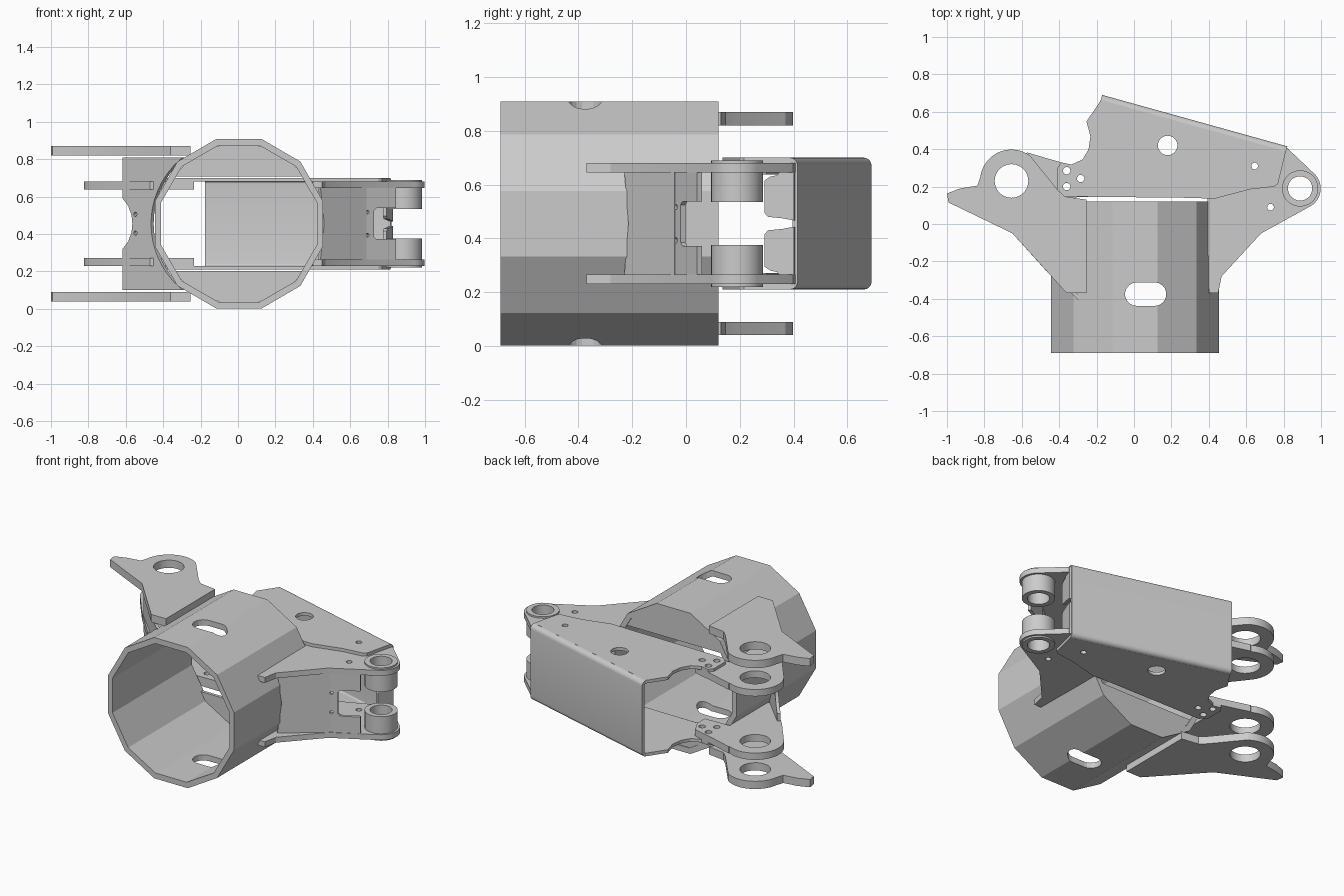
import bpy, bmesh
from math import sin, cos, radians, sqrt
from mathutils import Matrix, Vector

if "Cube" in bpy.data.objects:
    bpy.data.objects.remove(bpy.data.objects["Cube"])

MID = 0.455            # height of the symmetry plane
UP = Vector((0, 0, 1))


def arc(cx, cy, r, a0=0, a1=360, n=28):
    full = abs(a1 - a0) == 360
    k = n if full else n - 1
    return [(cx + r * cos(radians(a0 + (a1 - a0) * i / k)),
             cy + r * sin(radians(a0 + (a1 - a0) * i / k))) for i in range(n)]


def plate(name, outline, thick, mat, holes=(), smooth=True):
    """Extrude a flat outline with holes, centred on its plane."""
    cu = bpy.data.curves.new(name, 'CURVE')
    cu.dimensions, cu.fill_mode, cu.extrude = '2D', 'BOTH', thick / 2
    for loop in [outline, *holes]:
        sp = cu.splines.new('POLY')
        sp.points.add(len(loop) - 1)
        for p, (x, y) in zip(sp.points, loop):
            p.co = (x, y, 0, 1)
        sp.use_cyclic_u = True
    tmp = bpy.data.objects.new(name + "_curve", cu)
    bpy.context.collection.objects.link(tmp)
    bpy.context.view_layer.update()
    me = bpy.data.meshes.new_from_object(tmp.evaluated_get(bpy.context.evaluated_depsgraph_get()))
    bpy.data.objects.remove(tmp)
    bm = bmesh.new()
    bm.from_mesh(me)
    bmesh.ops.transform(bm, matrix=mat, verts=bm.verts)
    bmesh.ops.remove_doubles(bm, verts=bm.verts, dist=1e-5)
    bmesh.ops.recalc_face_normals(bm, faces=bm.faces)
    for f in bm.faces:
        f.smooth = False
    bm.to_mesh(me)
    bm.free()
    ob = bpy.data.objects.new(name, me)
    bpy.context.collection.objects.link(ob)
    if smooth:
        bpy.ops.object.select_all(action='DESELECT')
        ob.select_set(True)
        bpy.context.view_layer.objects.active = ob
        bpy.ops.object.shade_smooth_by_angle(angle=radians(25))
    return ob


def pair(name, outline, z, thick, holes=()):
    """Horizontal plate plus its copy mirrored about mid height."""
    for side, zz in (("upper", z), ("lower", 2 * MID - z)):
        plate(side + "_" + name, outline, thick, Matrix.Translation((0, 0, zz)), holes)


def frame(origin, d):
    """Upright plane: local x along d, local y up."""
    d = Vector((d[0], d[1], 0)).normalized()
    m = Matrix((d, UP, d.cross(UP))).transposed().to_4x4()
    return Matrix.Translation(origin) @ m


def upright(name, p0, p1, outline, thick, holes=()):
    """Upright plate through p0-p1; outline given in front-view x, z."""
    d = Vector((p1[0] - p0[0], p1[1] - p0[1]))
    k = d.length / d.x
    s = lambda x: (x - p0[0]) * k
    hl = [arc(s(x), z, r, n=16) for x, z, r in holes]
    return plate(name, [(s(x), z) for x, z in outline], thick,
                 frame((p0[0], p0[1], 0), d), hl)


# Main tube with a slot through top and bottom
tube = plate("main_tube", [(x, z * 1.01) for x, z in arc(0.0, 0, 0.465, 15, 375, 12)], 0.81,
             frame((0.005, -0.285, MID), (1, 0)),
             [arc(0, 0, 0.432, 15, 375, 12)], smooth=False)
slot = plate("slot_cutter", arc(0.11, -0.375, 0.063, -90, 90, 10) + arc(0.015, -0.375, 0.063, 90, 270, 10),
             1.4, Matrix.Translation((0, 0, MID)), smooth=False)
mod = tube.modifiers.new("slots", 'BOOLEAN')
mod.object, mod.operation, mod.solver = slot, 'DIFFERENCE', 'EXACT'
bpy.context.view_layer.objects.active = tube
bpy.ops.object.modifier_apply(modifier="slots")
bpy.data.objects.remove(slot)

# Closing segments at the tube's rear end, above and below the box
for nm, a in (("upper_tube_closure", 36), ("lower_tube_closure", 216)):
    upright(nm, (0, 0.105), (1, 0.105), arc(0.005, MID, 0.43, a, a + 108, 20), 0.02)

# Left outer ears with pin hole and pointed tail
ear_hole = [arc(-0.655, 0.23, 0.09)]
pair("outer_ear",
     [(-1, .163), (-.992, .115), (-.65, -.05), (-.36, -.37), (-.255, -.37), (-.255, .13),
      (-.37, .147), (-.41, .185), (-.56, .37)] + arc(-.655, .23, .168, 54, 172, 16)
     + [(-.837, .205), (-.93, .19)], 0.845, 0.05, ear_hole)

# Left inner ears, bolted under the box tabs
bolts = [arc(x, y, 0.02, n=14) for x, y in ((-.36, .285), (-.285, .243), (-.36, .2))]
pair("inner_ear",
     [(-.65, -.05), (-.47, -.25), (-.41, -.25), (-.41, .14), (-.235, .145), (-.235, .22),
      (-.275, .3), (-.334, .318), (-.388, .329), (-.57, .382)]
     + arc(-.655, .23, .168, 62, 215, 18), 0.66, 0.044, ear_hole + bolts)

# Left web, fitted to the round tube
curve = [(-sqrt(0.458 ** 2 - (z - MID) ** 2), z)
         for z in [0.81 - 0.71 * i / 16 for i in range(17)]]
upright("left_web", (-.61, -.075), (-.29, -.40),
        [(-.61, .81)] + curve + [(-.61, .10), (-.61, .32), (-.58, .36), (-.562, .41),
                                 (-.558, .455), (-.562, .50), (-.58, .55), (-.61, .59)],
        0.02, [(-.542, .405, .012), (-.542, .505, .012)])

# Right lugs and their pin bosses
pin = (.888, .19)
pair("right_lug",
     [(.815, .41), (.70, .43), (.39, .30), (.40, -.37), (.45, -.37), (.468, -.28), (.68, -.05)]
     + arc(*pin, .11, -58, 42, 14), 0.6625, 0.035,
     [arc(*pin, .066), arc(.73, .09, .018, n=14), arc(.645, .31, .018, n=14)])
pair("pin_boss", arc(*pin, .097), 0.6125, 0.155, [arc(*pin, .065)])

# Right web in two bent panels, the outer one notched
upright("right_web_inner", (.45, -.21), (.68, -.035),
        [(.435, .265), (.68, .265), (.68, .648), (.435, .648), (.455, .455)], 0.02)
upright("right_web_outer", (.675, -.035), (.84, .05),
        [(.675, .265), (.84, .265), (.84, .372), (.735, .372), (.722, .385),
         (.722, .525), (.735, .538), (.84, .538), (.84, .648), (.675, .648)],
        0.02, [(.688, .393, .010), (.688, .517, .010)])

# Box flanges above and below
pair("box_flange",
     [(-.176, .663), (-.254, .548), (-.233, .468), (-.243, .398), (-.275, .345), (-.334, .318),
      (-.388, .329), (-.41, .30), (-.41, .185), (-.37, .147), (.30, .14), (.43, .135),
      (.62, .185), (.75, .2), (.77, .215), (.805, .36), (.812, .388)], 0.69, 0.02,
     [arc(.18, .42, .052), arc(.645, .31, .018, n=14)] + bolts)

# Box rear wall: a folded channel profile run along the slanted edge
a, b = Vector((-.17, .69)), Vector((.82, .415))
d = (b - a).normalized()
h, r, t = 0.245, 0.03, 0.02
prof = (arc(r, -h + r, r, 270, 180, 6) + arc(r, h - r, r, 180, 90, 6)
        + arc(r, h - r, r - t, 90, 180, 6) + arc(r, -h + r, r - t, 180, 270, 6))
mid = (a + b) / 2
plate("box_rear_wall", prof, (b - a).length, frame((mid.x, mid.y, MID), (d.y, -d.x)))

# Folded end flaps at the right of the box, with a gap between
for nm, sgn in (("upper_end_flap", 1), ("lower_end_flap", -1)):
    pts = [(.82, .012), (.82, .225), (.812, .225), (.80, .18), (.792, .175),
           (.785, .16), (.785, .04), (.789, .025), (.806, .02)]
    upright(nm, (.785, .295), (.822, .41), [(x, MID + sgn * z) for x, z in pts], 0.02)
